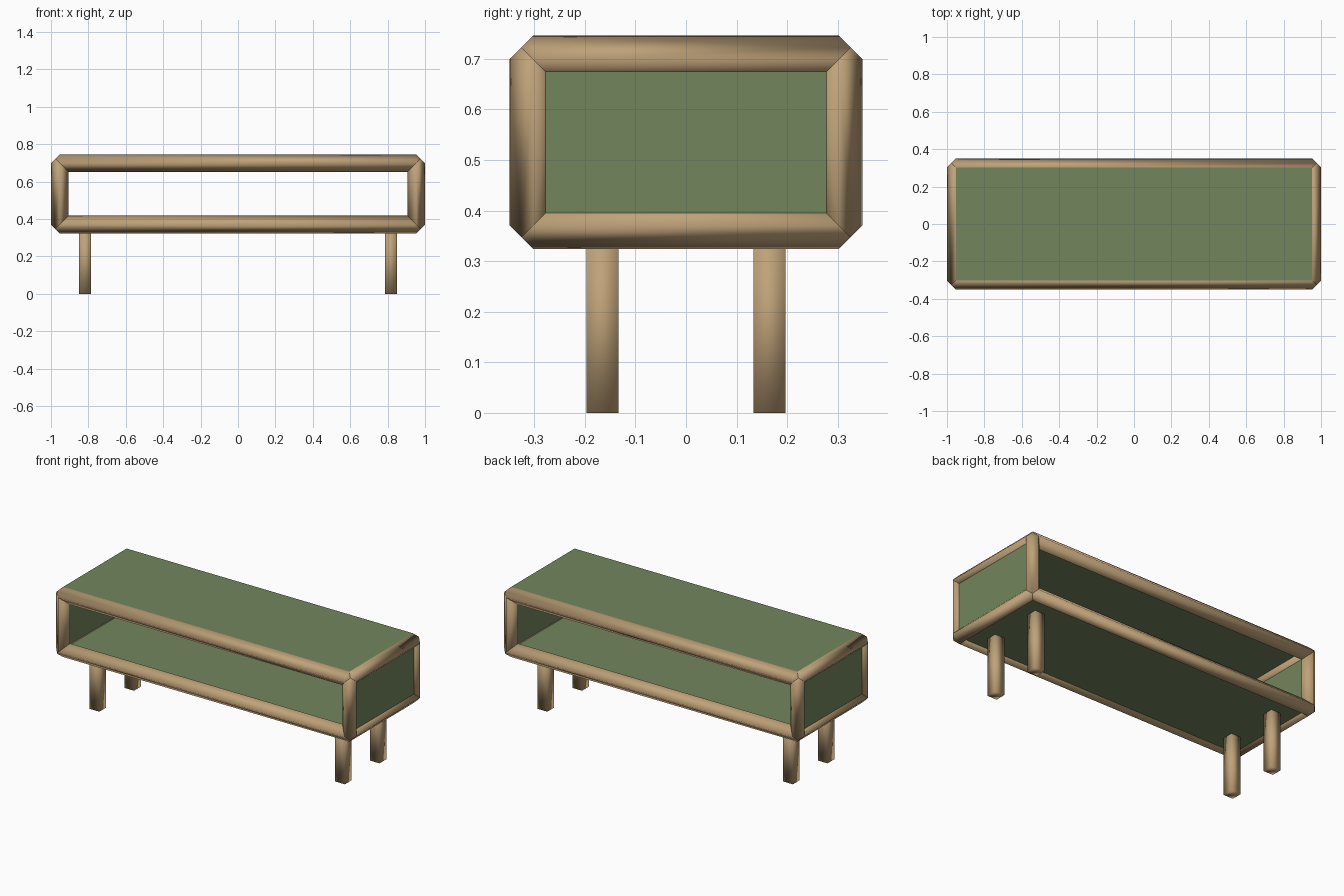
import bpy, bmesh
from mathutils import Vector

if "Cube" in bpy.data.objects:
    bpy.data.objects.remove(bpy.data.objects["Cube"])

R = 0.047                              # half diagonal of the diamond frame bars
HALF = Vector((0.953, 0.302, 0.164))   # bar centre lines
MID = Vector((0, 0, 0.535))


def material(name, rgb):
    m = bpy.data.materials.new(name)
    m.diffuse_color = (*rgb, 1)
    m.use_nodes = True
    m.node_tree.nodes["Principled BSDF"].inputs["Base Color"].default_value = m.diffuse_color
    return m


wood = material("wood", (0.52, 0.36, 0.19))
green = material("green_panel", (0.17, 0.24, 0.11))


def finish(bm, name, mat, smooth=False):
    bmesh.ops.recalc_face_normals(bm, faces=bm.faces)
    for f in bm.faces:
        f.smooth = smooth
    me = bpy.data.meshes.new(name)
    bm.to_mesh(me)
    bm.free()
    me.materials.append(mat)
    ob = bpy.data.objects.new(name, me)
    bpy.context.collection.objects.link(ob)
    return ob


def box(name, lo, hi, mat, smooth=False):
    lo, hi = Vector(lo), Vector(hi)
    bm = bmesh.new()
    bmesh.ops.create_cube(bm, size=1)
    for v in bm.verts:
        v.co = (lo + hi) / 2 + v.co * (hi - lo)
    return finish(bm, name, mat, smooth)


# Frame bars: diamond prisms whose pointed ends meet in a three-way mitre
def bar(axis, s1, s2):
    a1, a2 = (axis + 1) % 3, (axis + 2) % 3
    bm = bmesh.new()
    for end in (-1, 1):
        c = Vector((0, 0, 0))
        c[axis], c[a1], c[a2] = end * HALF[axis], s1 * HALF[a1], s2 * HALF[a2]
        for a in (a1, a2):
            for s in (-R, R):
                p = c.copy()
                p[a] += s
                bm.verts.new(p + MID)
        tip = Vector((0, 0, 0))
        tip[axis], tip[a1], tip[a2] = end, s1, s2
        bm.verts.new(c + tip * R / 2 + MID)
    bmesh.ops.convex_hull(bm, input=bm.verts[:])
    bmesh.ops.dissolve_limit(bm, angle_limit=0.02, verts=bm.verts[:], edges=bm.edges[:])
    kind = ("long", "cross", "upright")[axis]
    finish(bm, f"{kind}_frame_bar", wood, True)


for axis in range(3):
    for s1 in (-1, 1):
        for s2 in (-1, 1):
            bar(axis, s1, s2)

# Panels
X, Y = HALF.x, HALF.y
box("top_panel", (-X, -Y, 0.70), (X, Y, 0.7455), green)
box("bottom_panel", (-X, -Y, 0.348), (X, Y, 0.392), green)
for s in (-1, 1):
    box("side_panel", (s * X - 0.023, -Y, 0.371), (s * X + 0.023, Y, 0.699), green)

# Legs
for sx in (-1, 1):
    for sy in (-1, 1):
        x, y = sx * 0.817, sy * 0.165
        box("leg", (x - 0.032, y - 0.032, 0), (x + 0.032, y + 0.032, 0.36), wood, True)
